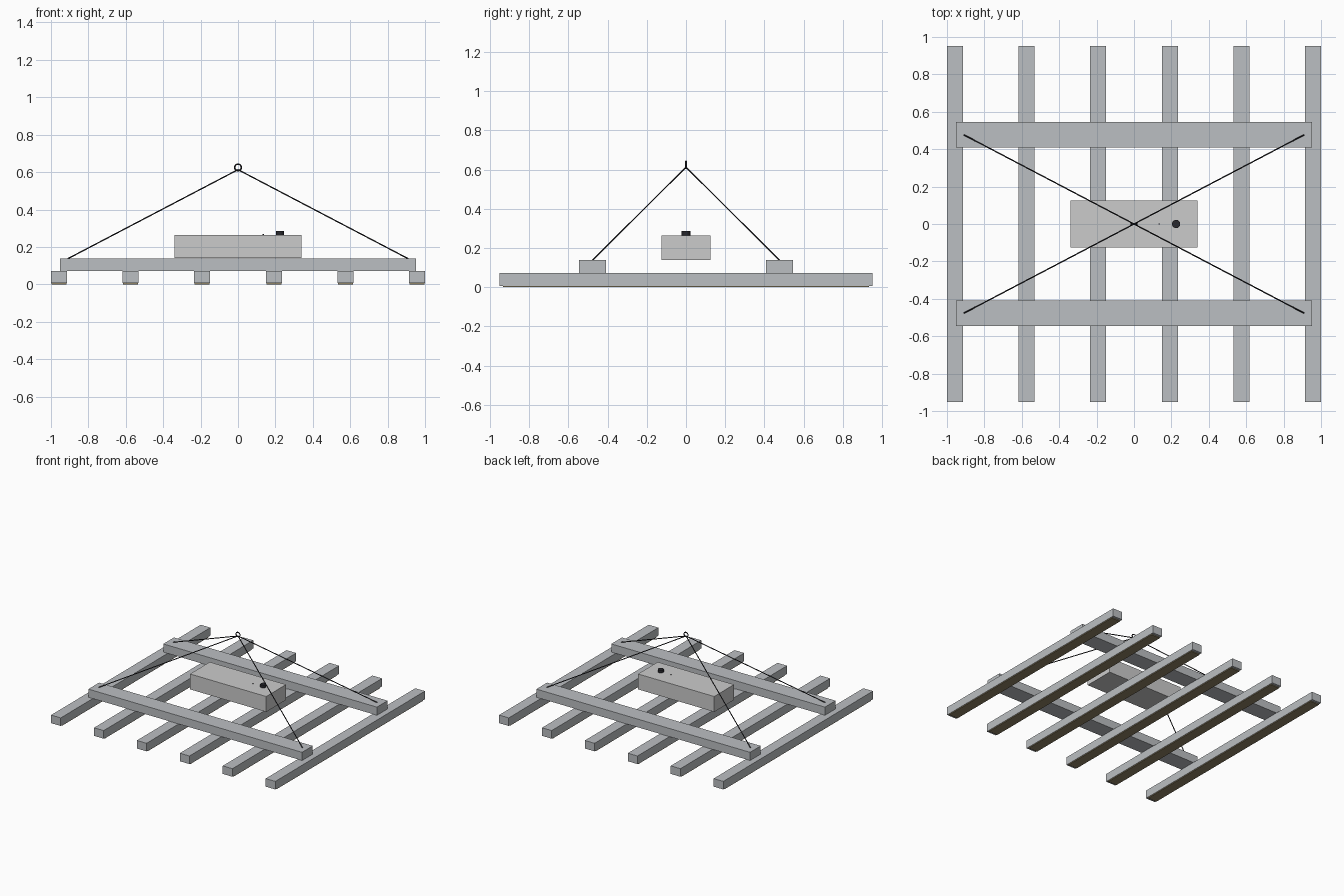
import bpy
from mathutils import Vector

if "Cube" in bpy.data.objects:
    bpy.data.objects.remove(bpy.data.objects["Cube"])


def material(name, color):
    m = bpy.data.materials.new(name)
    m.diffuse_color = (*color, 1)
    m.use_nodes = True
    m.node_tree.nodes["Principled BSDF"].inputs["Base Color"].default_value = m.diffuse_color
    return m


grey = material("painted_metal", (0.50, 0.52, 0.54))
light = material("light_housing", (0.68, 0.68, 0.69))
black = material("black", (0.02, 0.02, 0.025))
tan = material("foam", (0.28, 0.23, 0.13))


def finish(name, mat):
    ob = bpy.context.object
    ob.name = name
    ob.data.materials.append(mat)
    return ob


def box(name, x, y, z, mat):
    """Box from (min, max) ranges."""
    bpy.ops.mesh.primitive_cube_add(size=1, location=[sum(r) / 2 for r in (x, y, z)])
    ob = finish(name, mat)
    ob.scale = [r[1] - r[0] for r in (x, y, z)]
    bpy.ops.object.transform_apply(location=False, rotation=False)


def rod(name, a, b, radius, mat, sides):
    a, b = Vector(a), Vector(b)
    bpy.ops.mesh.primitive_cylinder_add(vertices=sides, radius=radius, depth=(b - a).length,
                                        location=(a + b) / 2)
    ob = finish(name, mat)
    ob.rotation_euler = (b - a).to_track_quat('Z', 'Y').to_euler()
    bpy.ops.object.shade_smooth_by_angle()


# Gripper bars with foam strips underneath
for i in range(6):
    x = -0.957 + i * 0.3828
    box(f"gripper_bar_{i + 1}", (x - 0.043, x + 0.043), (-0.953, 0.953), (0.007, 0.072), grey)
    box(f"foam_strip_{i + 1}", (x - 0.040, x + 0.040), (-0.933, 0.933), (0, 0.007), tan)

# Cross beams and sling cables
for sy in (-1, 1):
    y = sy * 0.477
    box("cross_beam", (-0.953, 0.953), (y - 0.068, y + 0.068), (0.072, 0.138), grey)
    for sx in (-1, 1):
        rod("sling_cable", (sx * 0.91, y, 0.137), (0, 0, 0.613), 0.0035, black, 12)

# Lifting ring
bpy.ops.mesh.primitive_torus_add(major_radius=0.0175, minor_radius=0.004, major_segments=32,
                                 minor_segments=12, location=(0, 0, 0.625),
                                 rotation=(1.5708, 0, 0))
finish("lifting_ring", black)
bpy.ops.object.shade_smooth_by_angle()

# Vacuum unit with hose port and indicator
box("vacuum_unit", (-0.34, 0.34), (-0.126, 0.126), (0.14, 0.264), light)
rod("hose_port", (0.225, 0, 0.262), (0.225, 0, 0.286), 0.022, black, 32)
rod("indicator", (0.135, 0, 0.262), (0.135, 0, 0.268), 0.004, black, 16)
